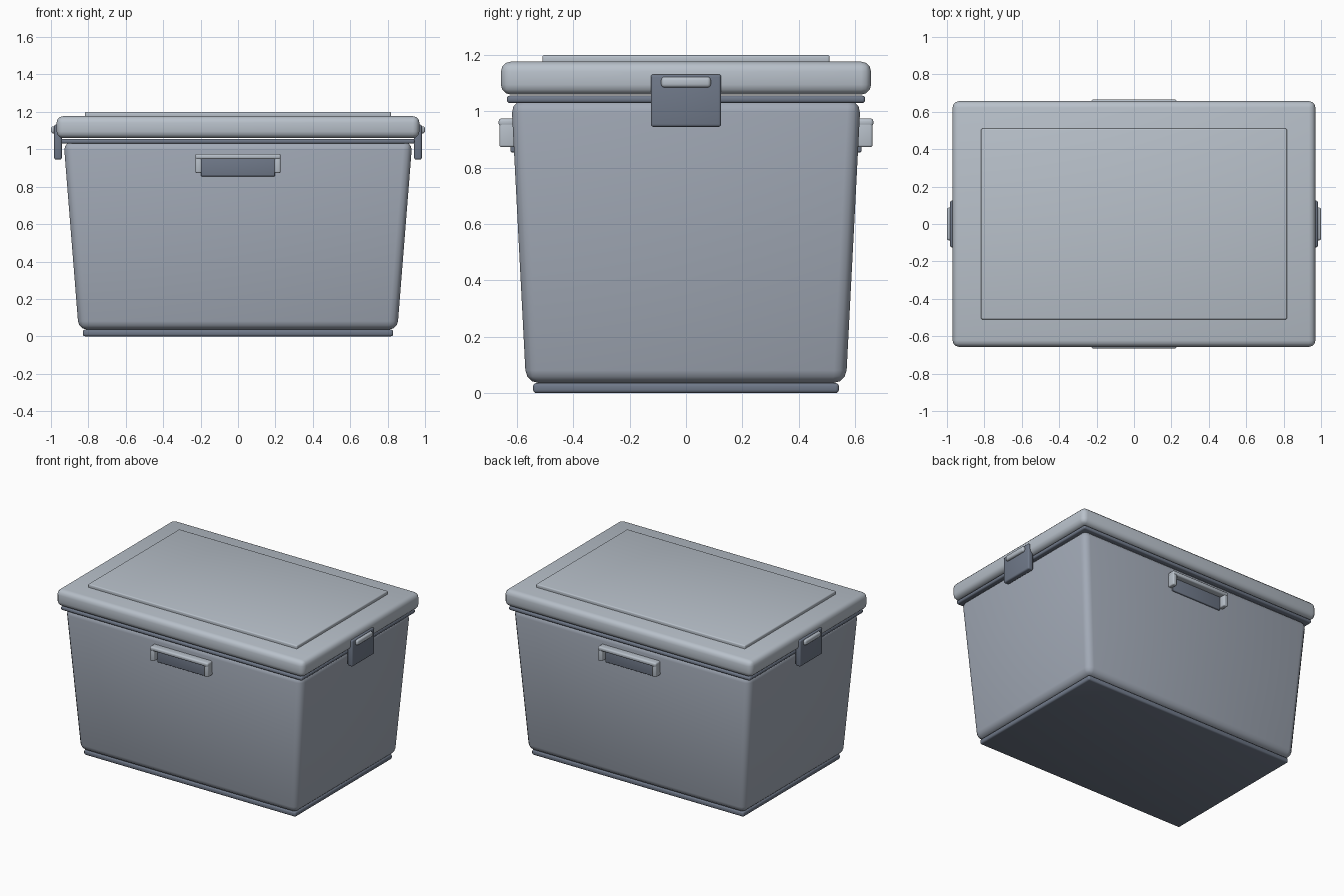
import bpy, bmesh

if "Cube" in bpy.data.objects:
    bpy.data.objects.remove(bpy.data.objects["Cube"])


def material(name, rgb):
    m = bpy.data.materials.new(name)
    m.diffuse_color = (*rgb, 1)
    m.use_nodes = True
    m.node_tree.nodes["Principled BSDF"].inputs["Base Color"].default_value = m.diffuse_color
    return m


BODY = material("body_grey", (0.36, 0.40, 0.47))
LIGHT = material("lid_grey", (0.48, 0.53, 0.59))
DARK = material("dark_trim", (0.16, 0.19, 0.25))


def box(name, x, y, z, mat, bevel, segments=3, taper=(1, 1)):
    """Bevelled box from (min, max) ranges; taper scales the bottom face."""
    bm = bmesh.new()
    bmesh.ops.create_cube(bm, size=1)
    for v in bm.verts:
        tx, ty = taper if v.co.z < 0 else (1, 1)
        v.co.x = (x[0] + x[1]) / 2 + v.co.x * (x[1] - x[0]) * tx
        v.co.y = (y[0] + y[1]) / 2 + v.co.y * (y[1] - y[0]) * ty
        v.co.z = (z[0] + z[1]) / 2 + v.co.z * (z[1] - z[0])
    bmesh.ops.bevel(bm, geom=bm.edges[:], offset=bevel, segments=segments,
                    profile=0.5, affect='EDGES', clamp_overlap=True)
    mesh = bpy.data.meshes.new(name)
    bm.to_mesh(mesh)
    bm.free()
    mesh.materials.append(mat)
    ob = bpy.data.objects.new(name, mesh)
    bpy.context.collection.objects.link(ob)
    bpy.ops.object.select_all(action='DESELECT')
    ob.select_set(True)
    bpy.context.view_layer.objects.active = ob
    bpy.ops.object.shade_smooth_by_angle(angle=0.6)
    return ob


def slab(name, hx, hy, z, mat, bevel, **kw):
    return box(name, (-hx, hx), (-hy, hy), z, mat, bevel, **kw)


# Stacked main parts
slab("base_foot", 0.83, 0.543, (0.0, 0.036), DARK, 0.012)
slab("tub", 0.932, 0.62, (0.036, 1.04), BODY, 0.045, taper=(0.852 / 0.932, 0.568 / 0.62))
slab("gasket", 0.945, 0.636, (1.03, 1.056), DARK, 0.01)
slab("lid", 0.97, 0.657, (1.06, 1.177), LIGHT, 0.035)
slab("lid_panel", 0.818, 0.51, (1.165, 1.20), LIGHT, 0.008)


def span(side, a, b):
    return tuple(sorted((side * a, side * b)))


for side, end in ((-1, "left"), (1, "right")):
    # Latch plate and grip on each end
    box(f"{end}_latch", span(side, 0.942, 0.983), (-0.125, 0.125), (0.945, 1.132), DARK, 0.01)
    box(f"{end}_latch_grip", span(side, 0.965, 1.0), (-0.088, 0.088), (1.085, 1.123), LIGHT, 0.012)

for side, face in ((-1, "front"), (1, "back")):
    # Handle: backing plate, top bar and two end tabs
    box(f"{face}_handle_plate", (-0.197, 0.197), span(side, 0.59, 0.623), (0.855, 0.955), DARK, 0.005)
    box(f"{face}_handle_bar", (-0.228, 0.228), span(side, 0.605, 0.665), (0.947, 0.975), LIGHT, 0.01)
    for s, e in ((-1, "left"), (1, "right")):
        box(f"{face}_handle_{e}_tab", span(s, 0.195, 0.227), span(side, 0.6, 0.662),
            (0.873, 0.965), LIGHT, 0.008)
